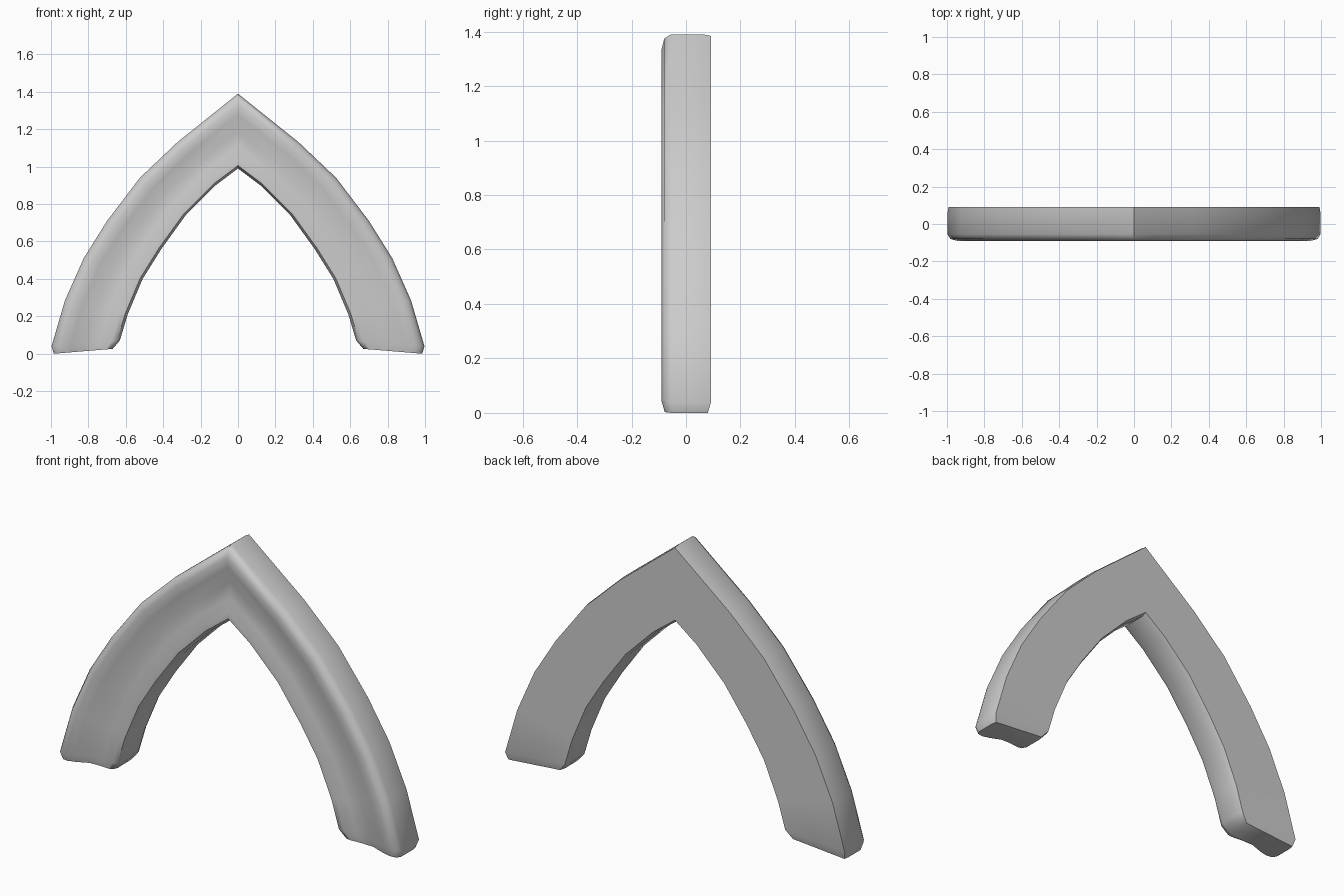
import bpy, bmesh
from mathutils import Vector

if "Cube" in bpy.data.objects:
    bpy.data.objects.remove(bpy.data.objects["Cube"])

# Outer and inner edge of the right half, apex to foot (x, z)
outer = [(0, 1.39), (0.325, 1.13), (0.525, 0.94), (0.70, 0.71),
         (0.825, 0.51), (0.925, 0.285), (0.997, 0.04)]
inner = [(0, 0.99), (0.12, 0.90), (0.28, 0.74), (0.41, 0.56),
         (0.51, 0.40), (0.59, 0.21), (0.632, 0.07)]
# Cross-section: (fraction from inner to outer edge, y), grooved on the front
section = [(0.0, 0.065), (0.03, 0.092), (0.5, 0.092), (0.985, 0.092), (1.0, 0.06),
           (1.0, -0.055), (0.96, -0.08), (0.86, -0.09), (0.72, -0.083),
           (0.5, -0.062), (0.3, -0.07), (0.12, -0.083), (0.04, -0.082), (0.0, -0.055)]

bm = bmesh.new()


def ring(a, b, shrink=1.0):
    a, b = Vector(a), Vector(b)
    verts = []
    for t, y in section:
        p = a.lerp(b, t)
        verts.append(bm.verts.new((p.x, y * shrink, p.y)))
    return verts


# Swept half with a slightly narrowed foot
rings = [ring(a, b) for a, b in zip(inner, outer)]
rings.append(ring((0.67, 0.026), (0.985, 0.0), 0.87))
n = len(section)
for r, s in zip(rings, rings[1:]):
    for i in range(n):
        bm.faces.new((r[i], r[(i + 1) % n], s[(i + 1) % n], s[i]))
bm.faces.new(rings[-1])

# Mirror the other half and weld at the apex
geom = bm.verts[:] + bm.edges[:] + bm.faces[:]
bmesh.ops.mirror(bm, geom=geom, axis='X', merge_dist=0.0)
bmesh.ops.remove_doubles(bm, verts=bm.verts[:], dist=0.0005)
bmesh.ops.recalc_face_normals(bm, faces=bm.faces[:])

mesh = bpy.data.meshes.new("pointed_arch")
bm.to_mesh(mesh)
bm.free()
arch = bpy.data.objects.new("pointed_arch", mesh)
bpy.context.collection.objects.link(arch)
bpy.context.view_layer.objects.active = arch
arch.select_set(True)
bpy.ops.object.shade_smooth_by_angle(angle=1.05)
